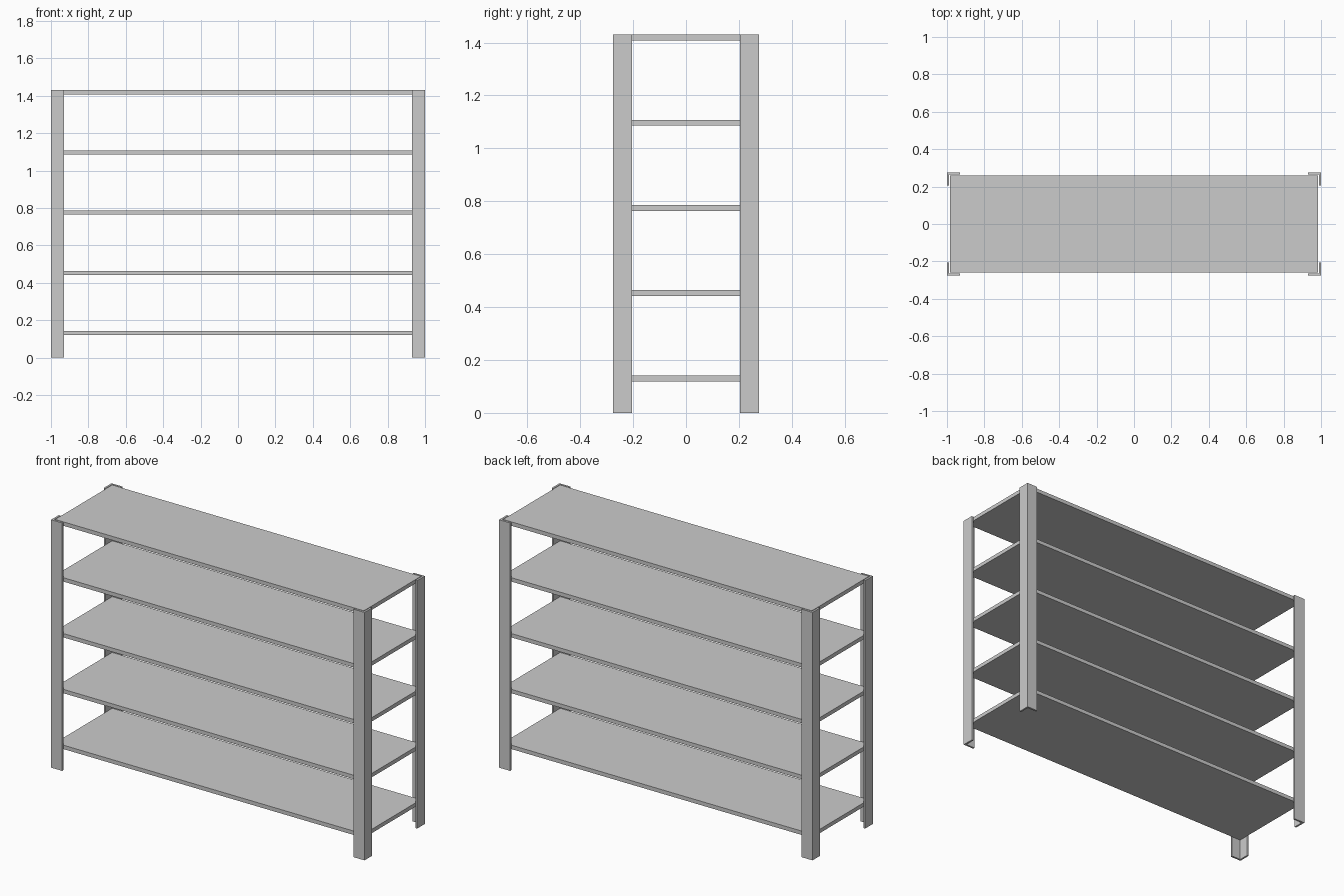
import bpy, bmesh

if "Cube" in bpy.data.objects:
    bpy.data.objects.remove(bpy.data.objects["Cube"])

HX, HY, H = 1.0, 0.275, 1.43      # half width, half depth, height
FLANGE, T = 0.07, 0.011           # angle-post flange width and thickness
SHELF_T, PITCH = 0.0225, 0.322


def prism(name, pts, z0, z1):
    """Extrude a flat outline vertically into a solid."""
    bm = bmesh.new()
    face = bm.faces.new([bm.verts.new((x, y, z0)) for x, y in pts])
    ext = bmesh.ops.extrude_face_region(bm, geom=[face])
    verts = [g for g in ext["geom"] if isinstance(g, bmesh.types.BMVert)]
    bmesh.ops.translate(bm, vec=(0, 0, z1 - z0), verts=verts)
    bmesh.ops.recalc_face_normals(bm, faces=bm.faces)
    mesh = bpy.data.meshes.new(name)
    bm.to_mesh(mesh)
    bm.free()
    obj = bpy.data.objects.new(name, mesh)
    bpy.context.collection.objects.link(obj)
    return obj


# L-section corner posts
angle = [(HX, HY), (HX - FLANGE, HY), (HX - FLANGE, HY - T),
         (HX - T, HY - T), (HX - T, HY - FLANGE), (HX, HY - FLANGE)]
for sy, depth in ((-1, "front"), (1, "back")):
    for sx, side in ((-1, "left"), (1, "right")):
        prism(f"{depth}_{side}_post", [(x * sx, y * sy) for x, y in angle], 0, H)

# Five evenly spaced shelf boards, the top one flush with the posts
SX, SY = 0.985, 0.26
board = [(-SX, -SY), (SX, -SY), (SX, SY), (-SX, SY)]
for i in range(5):
    top = H - (4 - i) * PITCH
    prism(f"shelf_{i + 1}", board, top - SHELF_T, top)
